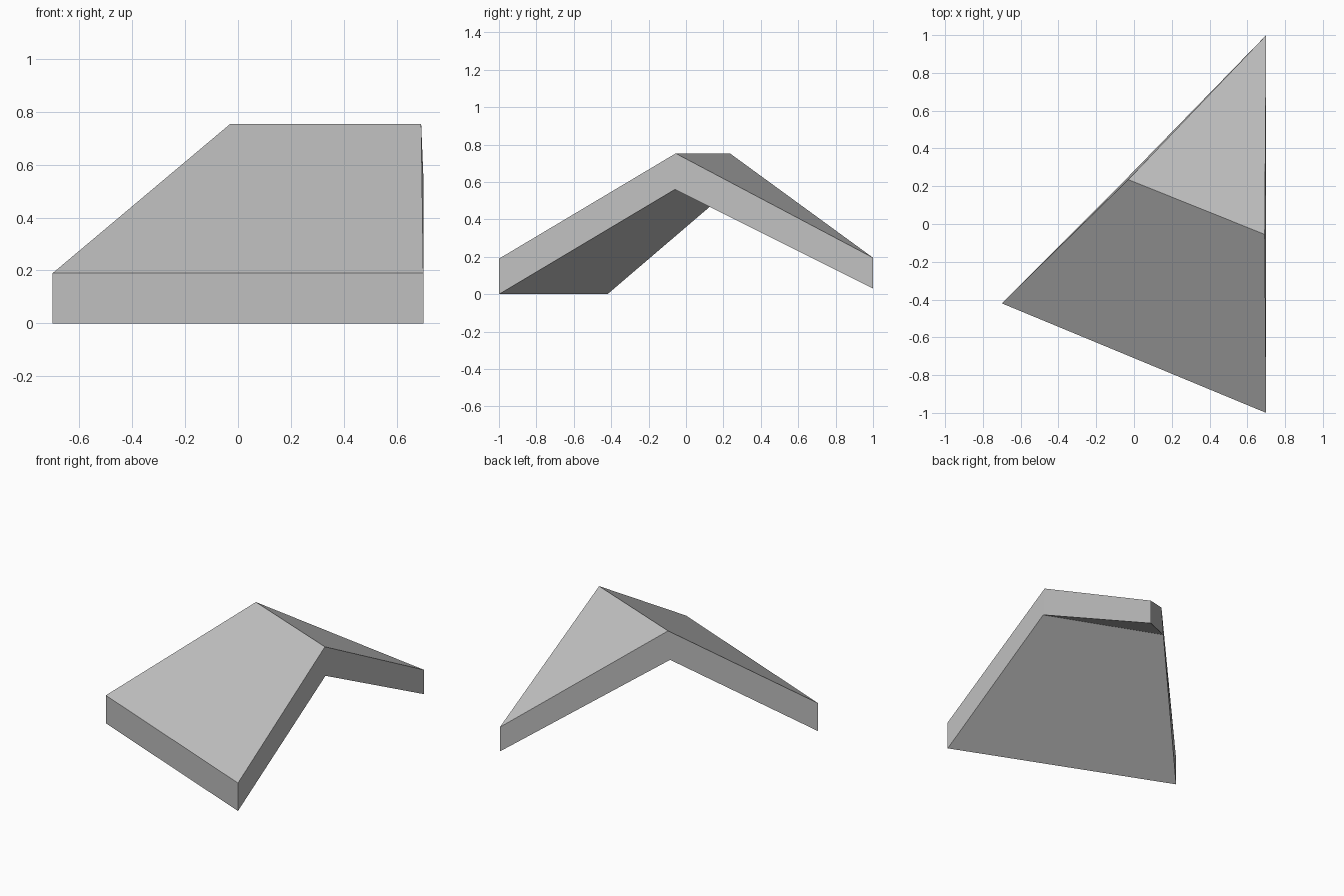
import bpy
import bmesh

cube = bpy.data.objects.get("Cube")
if cube:
    bpy.data.objects.remove(cube, do_unlink=True)

grey = bpy.data.materials.new("mid_grey")
grey.use_nodes = True
colour = (0.53, 0.53, 0.53, 1)
grey.diffuse_color = colour
grey.node_tree.nodes["Principled BSDF"].inputs["Base Color"].default_value = colour

# Plan outline, counter-clockwise: front corner, ridge end, back tip, ridge end, front corner
top = [(0.70, -1.0, 0.19), (0.692, -0.055, 0.753), (0.70, 1.0, 0.195),
       (-0.03, 0.235, 0.753), (-0.70, -0.42, 0.19)]
bottom = [(0.70, -1.0, 0.0), (0.70, -0.06, 0.56), (0.70, 1.0, 0.03),
          (-0.045, 0.235, 0.56), (-0.70, -0.42, 0.0)]

bm = bmesh.new()
upper = [bm.verts.new(p) for p in top]
lower = [bm.verts.new(p) for p in bottom]

# Front slope and triangular back slope, above and below
for ring in (upper, lower):
    a, b, c, d, e = ring
    bm.faces.new((a, b, d, e))
    bm.faces.new((b, c, d))

# Side walls around the slab
for i in range(len(upper)):
    j = (i + 1) % len(upper)
    bm.faces.new((lower[i], lower[j], upper[j], upper[i]))

bmesh.ops.recalc_face_normals(bm, faces=bm.faces)
mesh = bpy.data.meshes.new("roof_slab")
bm.to_mesh(mesh)
bm.free()
mesh.materials.append(grey)
roof = bpy.data.objects.new("roof_slab", mesh)
bpy.context.collection.objects.link(roof)
